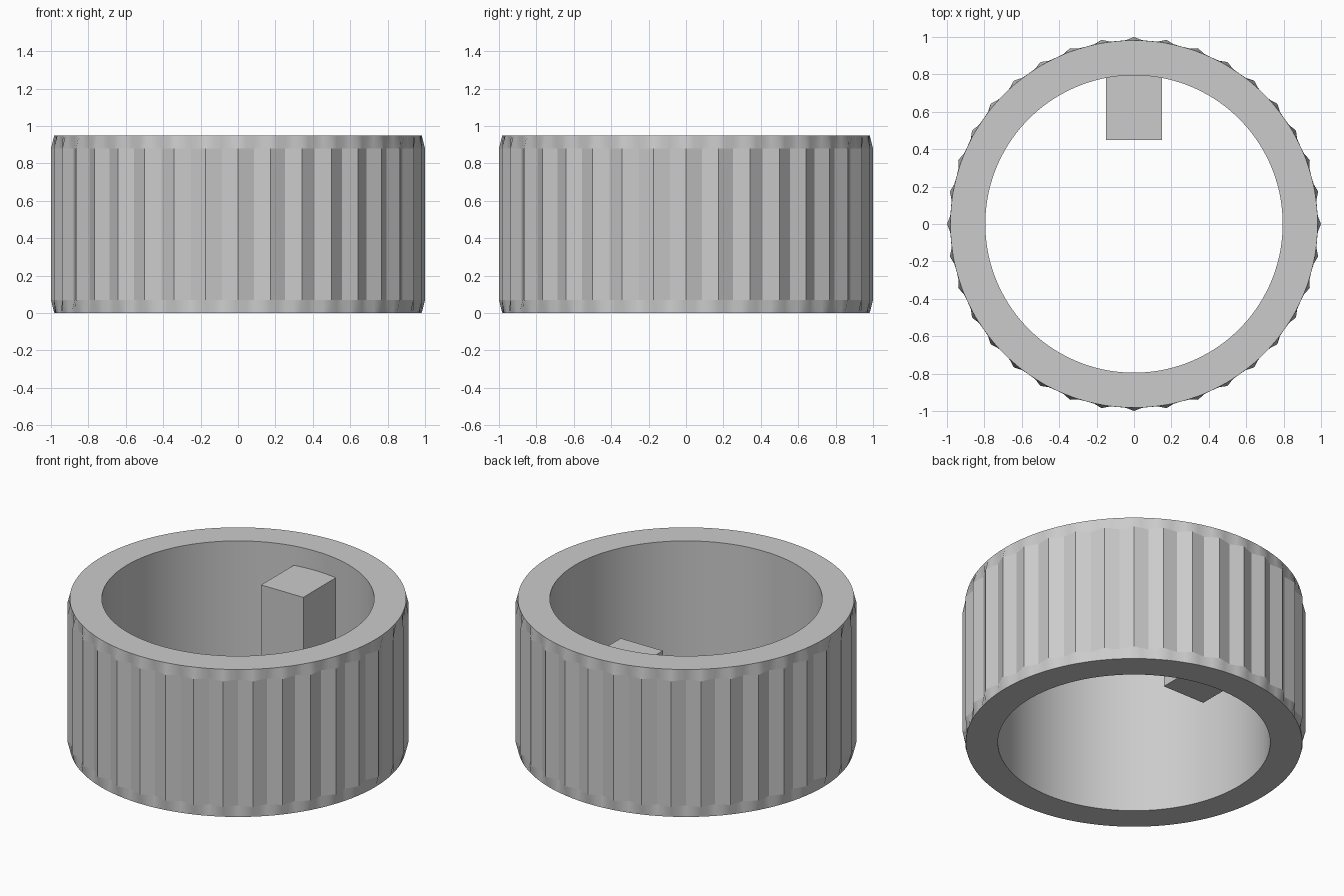
import bpy
import bmesh
import math
from mathutils import Vector

RIDGES, STEPS = 36, 4            # grip ridges and segments per ridge
SEGMENTS = RIDGES * STEPS
HEIGHT, BEVEL = 0.95, 0.07
PEAK, VALLEY, RIM, BORE = 1.0, 0.97, 0.982, 0.795

cube = bpy.data.objects.get("Cube")
if cube:
    bpy.data.objects.remove(cube, do_unlink=True)

grey = bpy.data.materials.new("plain grey")
grey.use_nodes = True
colour = (0.6, 0.6, 0.6, 1)
grey.diffuse_color = colour
grey.node_tree.nodes["Principled BSDF"].inputs["Base Color"].default_value = colour


def polar(radius, index, z):
    a = math.tau * index / SEGMENTS
    return Vector((radius * math.cos(a), radius * math.sin(a), z))


def circle(radius, z):
    return [polar(radius, i, z) for i in range(SEGMENTS)]


def zigzag(z):
    """Ring of V-shaped ridges with straight flanks."""
    half = STEPS // 2
    points = []
    for i in range(0, SEGMENTS, half):
        is_peak = i % STEPS == 0
        a = polar(PEAK if is_peak else VALLEY, i, z)
        b = polar(VALLEY if is_peak else PEAK, i + half, z)
        points += [a.lerp(b, k / half) for k in range(half)]
    return points


def finish(bm, name):
    bmesh.ops.recalc_face_normals(bm, faces=bm.faces)
    mesh = bpy.data.meshes.new(name)
    bm.to_mesh(mesh)
    bm.free()
    mesh.materials.append(grey)
    obj = bpy.data.objects.new(name, mesh)
    bpy.context.collection.objects.link(obj)
    return obj


# Ridged ring: closed loop of rings, tapering to a plain circle at each rim
bm = bmesh.new()
loops = [circle(RIM, 0), zigzag(BEVEL), zigzag(HEIGHT - BEVEL),
         circle(RIM, HEIGHT), circle(BORE, HEIGHT), circle(BORE, 0)]
rings = [[bm.verts.new(p) for p in loop] for loop in loops]
for lower, upper in zip(rings, rings[1:] + rings[:1]):
    for i in range(SEGMENTS):
        j = (i + 1) % SEGMENTS
        bm.faces.new((lower[i], lower[j], upper[j], upper[i]))
# Keep the ridge flanks flat where the tapers begin
for ring in rings[1:3]:
    for i in range(SEGMENTS):
        bm.edges.get((ring[i - 1], ring[i])).smooth = False
ridged_ring = finish(bm, "ridged_ring")

bpy.ops.object.select_all(action="DESELECT")
ridged_ring.select_set(True)
bpy.context.view_layer.objects.active = ridged_ring
bpy.ops.object.shade_smooth_by_angle(angle=math.radians(28))

# Block key on the inside of the back wall, sunk slightly into it
bm = bmesh.new()
bmesh.ops.create_cube(bm, size=1)
bmesh.ops.scale(bm, vec=(0.3, 0.37, 0.7), verts=bm.verts)
bmesh.ops.translate(bm, vec=(0, 0.635, HEIGHT / 2), verts=bm.verts)
finish(bm, "inner_key")
